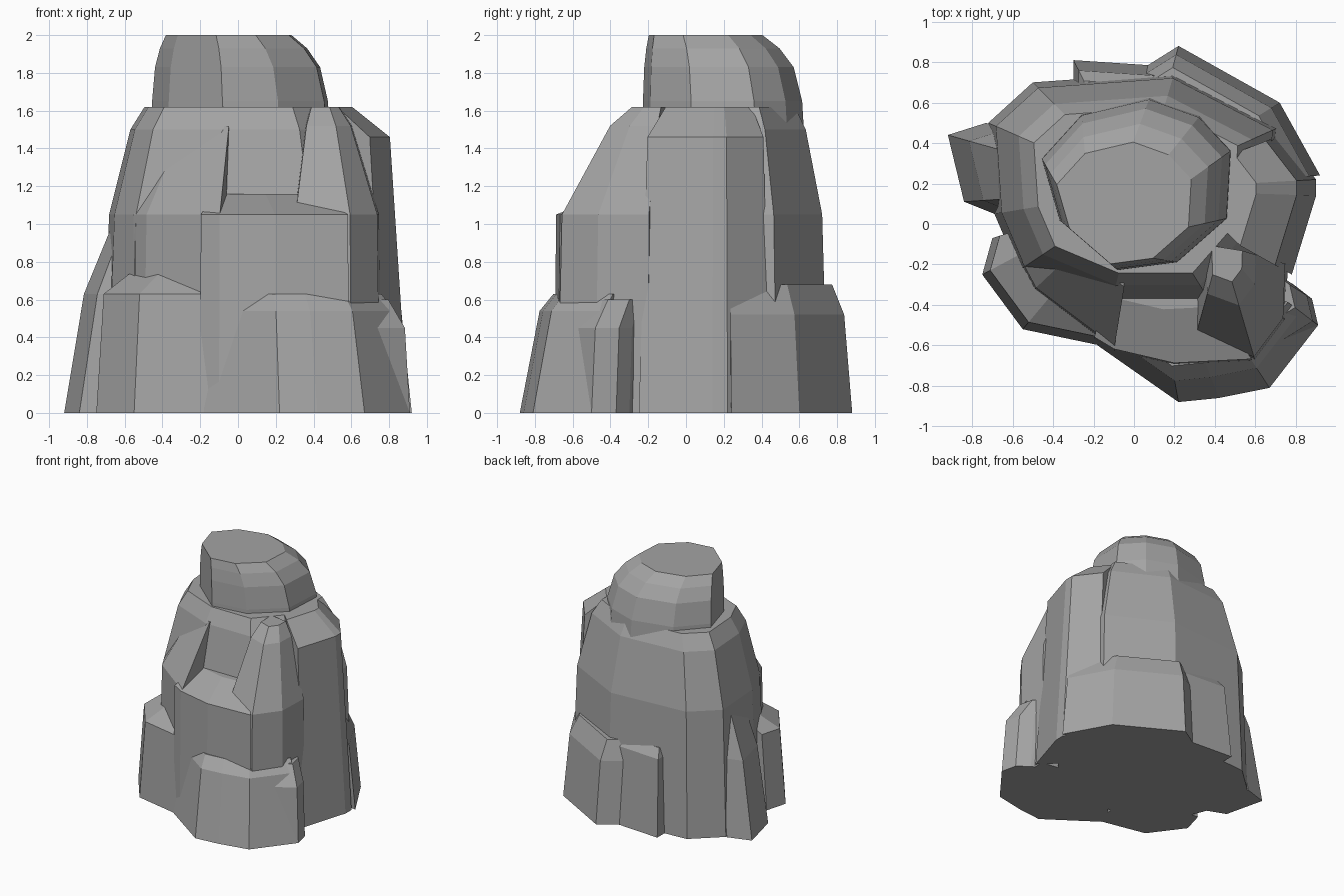
import bpy, bmesh
from mathutils import Vector

if "Cube" in bpy.data.objects:
    bpy.data.objects.remove(bpy.data.objects["Cube"])

AXIS = Vector((0.03, 0.17))   # every boulder leans in towards this line
parts = []
stone = bpy.data.materials.new("dark_stone")
stone.diffuse_color = (0.37, 0.37, 0.37, 1)
stone.use_nodes = True
stone.node_tree.nodes["Principled BSDF"].inputs["Base Color"].default_value = stone.diffuse_color


def chunk(name, outline, levels, axis=AXIS, base=0, wedge=True):
    """Faceted boulder: its outer outline shrinks towards the axis at each (height, scale)."""
    axis = Vector(axis)
    pts = [Vector(p) for p in outline]
    if wedge:                 # root the boulder inside the stack
        mean = sum(pts, Vector((0, 0))) / len(pts)
        pts.append(AXIS.lerp(mean, 0.45))
    bm = bmesh.new()
    for z, s in [(base, 1)] + levels:
        for p in pts:
            bm.verts.new((*axis.lerp(p, s), z))
    res = bmesh.ops.convex_hull(bm, input=bm.verts)
    junk = {v for v in res["geom_interior"] + res["geom_unused"]
            if isinstance(v, bmesh.types.BMVert)}
    bmesh.ops.delete(bm, geom=list(junk), context='VERTS')
    bmesh.ops.dissolve_limit(bm, angle_limit=0.02, verts=bm.verts, edges=bm.edges)
    bmesh.ops.recalc_face_normals(bm, faces=bm.faces)
    me = bpy.data.meshes.new(name)
    bm.to_mesh(me)
    bm.free()
    me.materials.append(stone)
    ob = bpy.data.objects.new(name, me)
    bpy.context.collection.objects.link(ob)
    parts.append(ob)


# Central body, tapering to the shoulders
chunk("rock_stack", [(-.69, .05), (-.57, -.23), (-.12, -.42), (.4, -.42), (.68, -.1),
                     (.72, .48), (.2, .75), (-.32, .7), (-.5, .7), (-.72, .5)],
      [(1.05, .95), (1.5, .8), (1.62, .7)], wedge=False)
# Summit block, its flat top shifted to the front left
chunk("summit", [(-.46, .33), (-.37, .02), (-.08, -.23), (.22, -.19), (.47, .03),
                 (.49, .37), (.33, .54), (.08, .63), (-.26, .55)],
      [(1.65, .98), (1.83, .92), (1.93, .82), (2, .7)], axis=(-.2, -.12), base=1.4,
      wedge=False)
# Front bench at half height, the sloping face left of it and the pillar on its right
chunk("front_bench", [(-.2, -.57), (-.1, -.63), (.2, -.7), (.59, -.68)],
      [(1.05, .985), (1.16, .68)])
chunk("front_left_face", [(-.57, -.2), (-.5, -.33), (-.1, -.63)],
      [(1.05, .97), (1.52, .6)])
chunk("front_right_pillar", [(.3, -.57), (.6, -.68), (.75, -.48), (.76, -.2)],
      [(1.05, .96), (1.52, .52), (1.62, .32)], axis=(.43, -.1))
# Tall right pillar
chunk("right_pillar", [(.78, -.25), (.8, -.04), (.9, .14), (.9, .22), (.73, .44)],
      [(1.05, .92), (1.46, .89), (1.62, .66)])
# Low ledges around the foot
chunk("front_ledge", [(-.18, -.6), (.22, -.88), (.42, -.86), (.67, -.81), (.91, -.5)],
      [(.54, .9), (.63, .83)])
chunk("corner_column", [(.75, -.6), (.91, -.5), (.88, -.37), (.79, -.3)],
      [(.45, .97), (.6, .87)])
chunk("left_front_buttress", [(-.7, -.07), (-.75, -.25), (-.55, -.52), (-.12, -.61)],
      [(.63, .95), (.74, .77)])
chunk("left_buttress", [(-.69, .05), (-.84, .11), (-.92, .44), (-.73, .5)],
      [(.63, .89), (1, .73)])
chunk("back_ledge", [(-.3, .6), (-.3, .81), (.06, .78), (.15, .78)],
      [(.63, .92), (.7, .84)])
chunk("back_right_ledge", [(.06, .78), (.22, .88), (.72, .6), (.92, .24)],
      [(.52, .94), (.68, .85)])

# Fuse everything into one solid
core = parts[0]
bpy.context.view_layer.objects.active = core
for p in parts[1:]:
    m = core.modifiers.new("fuse", 'BOOLEAN')
    m.operation = 'UNION'
    m.solver = 'EXACT'
    m.object = p
    bpy.ops.object.modifier_apply(modifier=m.name)
    bpy.data.objects.remove(p)
